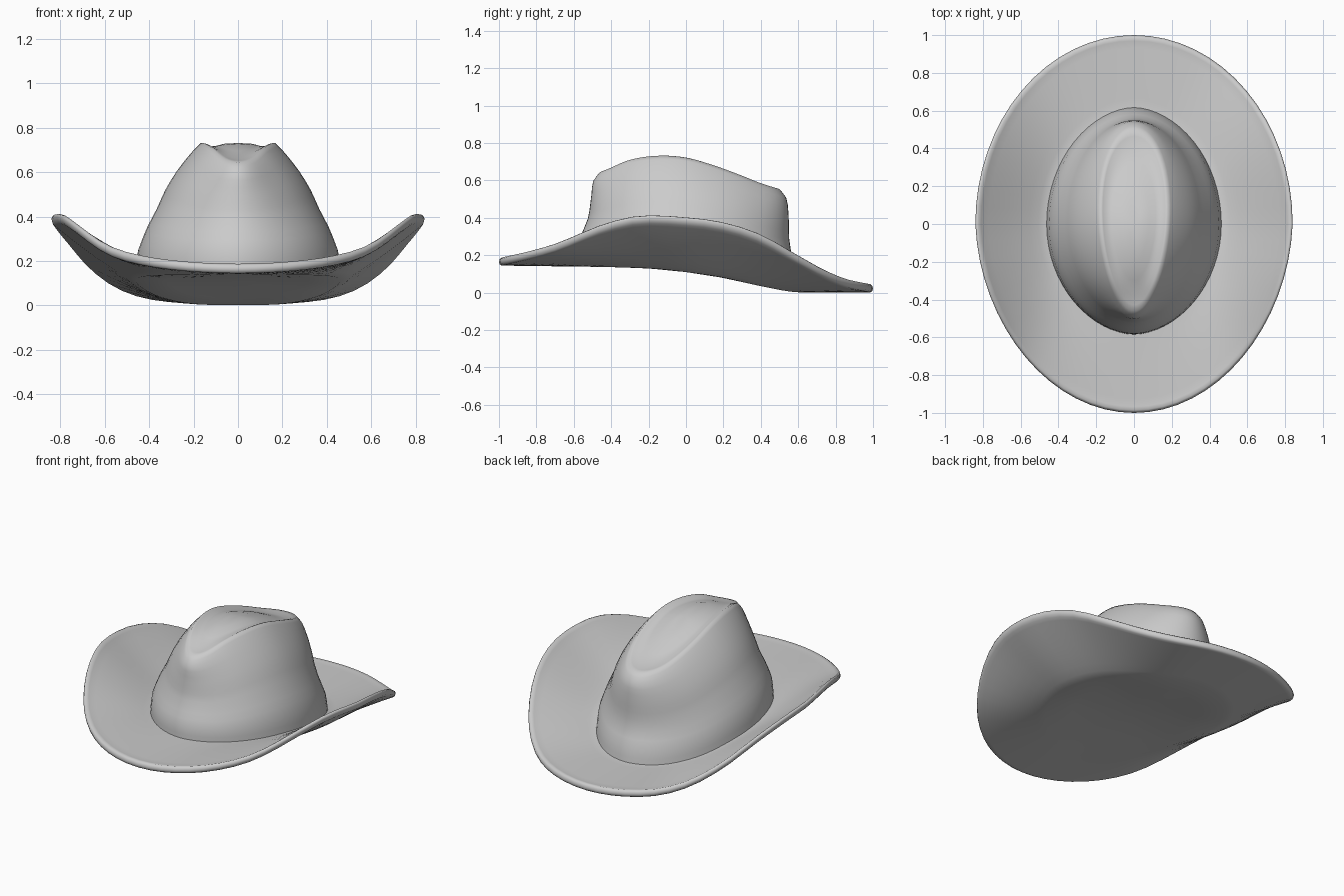
import bpy, bmesh, math

if "Cube" in bpy.data.objects:
    bpy.data.objects.remove(bpy.data.objects["Cube"])

N = 64  # points around every ring


def curve(pts):
    """Smooth function through a few (input, value) points."""
    n = len(pts)
    slope = []
    for i in range(n):
        a, b = pts[max(i - 1, 0)], pts[min(i + 1, n - 1)]
        slope.append((b[1] - a[1]) / (b[0] - a[0]))

    def f(v):
        v = min(max(v, pts[0][0]), pts[-1][0])
        i = 0
        while i < n - 2 and v > pts[i + 1][0]:
            i += 1
        (x0, y0), (x1, y1) = pts[i], pts[i + 1]
        h = x1 - x0
        t = (v - x0) / h
        return ((2*t**3 - 3*t*t + 1) * y0 + (t**3 - 2*t*t + t) * h * slope[i]
                + (3*t*t - 2*t**3) * y1 + (t**3 - t*t) * h * slope[i + 1])
    return f


# Heights along y: head plane, outer brim edge, crown top
base_z = curve([(-1, .165), (-.6, .16), (-.2, .15), (0, .13), (.2, .10),
                (.4, .055), (.6, .022), (1, .025)])
edge_z = curve([(-1, .165), (-.85, .2), (-.7, .245), (-.45, .35), (-.25, .398),
                (0, .39), (.2, .363), (.4, .298), (.6, .185), (.75, .1),
                (.87, .05), (1, .022)])
top_z = curve([(-.5, .63), (-.42, .66), (-.3, .71), (-.15, .732), (0, .722),
               (.15, .68), (.3, .625), (.4, .585), (.53, .545)])


def oval(w, front, back, power=1.0):
    pts = []
    for i in range(N):
        a = 2 * math.pi * i / N
        s, c = math.sin(a), math.cos(a)
        x = math.copysign(abs(s) ** power * w, s)
        pts.append((x, c * (back if c > 0 else -front)))
    return pts


def loft(name, rings, cap_start=None, cap_end=None):
    bm = bmesh.new()
    loops = [[bm.verts.new(p) for p in r] for r in rings]
    for a, b in zip(loops, loops[1:]):
        for i in range(N):
            j = (i + 1) % N
            bm.faces.new((a[i], a[j], b[j], b[i]))
    for loop, co in ((loops[0], cap_start), (loops[-1], cap_end)):
        if co:
            v = bm.verts.new(co)
            for i in range(N):
                bm.faces.new((loop[i], loop[(i + 1) % N], v))
    bmesh.ops.recalc_face_normals(bm, faces=bm.faces)
    me = bpy.data.meshes.new(name)
    bm.to_mesh(me)
    bm.free()
    ob = bpy.data.objects.new(name, me)
    bpy.context.collection.objects.link(ob)
    for p in me.polygons:
        p.use_smooth = True
    return ob


# Brim: upper surface, rounded edge, then closed underside
inner = oval(.46, -.585, .62, 1.1)
outer = [(x * (1 + .05 * min(y, 0)), y) for x, y in oval(.84, -1, 1)]


def brim_ring(u, offset):
    ring = []
    for (xi, yi), (xo, yo) in zip(inner, outer):
        x, y = xi + (xo - xi) * u, yi + (yo - yi) * u
        k = u ** 1.2
        ring.append((x, y, base_z(yi) * (1 - k) + edge_z(yo) * k + offset))
    return ring


def plane_ring(s, offset):
    return [(x * s, y * s, base_z(y * s) + offset) for x, y in inner]


steps = [0, .12, .25, .4, .55, .7, .82, .92]
rings = [plane_ring(s, .02) for s in (.35, .7)]
rings += [brim_ring(u, .02) for u in steps]
rings += [brim_ring(.965, .023), brim_ring(.99, .014), brim_ring(1, 0),
          brim_ring(.99, -.014), brim_ring(.965, -.02)]
rings += [brim_ring(u, -.02) for u in reversed(steps)]
rings += [plane_ring(s, -.02) for s in (.7, .35)]
loft("brim", rings, (0, 0, base_z(0) + .02), (0, 0, base_z(0) - .02))

# Crown: rising fraction against half width, front and back
width = curve([(0, .465), (.2, .45), (.29, .43), (.37, .41), (.5, .37),
               (.65, .33), (.79, .28), (.93, .215), (1, .175)])
front = curve([(0, -.585), (.2, -.58), (.29, -.565), (.37, -.55), (.5, -.525),
               (.65, -.513), (.79, -.505), (.93, -.495), (1, -.46)])
back = curve([(0, .62), (.2, .6), (.29, .58), (.37, .562), (.5, .552),
              (.65, .55), (.79, .547), (.93, .535), (1, .5)])
crown = []
for f in [0, .1, .2, .29, .37, .5, .58, .65, .72, .79, .86, .93, .97, 1]:
    crown.append([(x * (1 + .35 * y * f ** 3), y,
                   base_z(y) * (1 - f) + top_z(y) * f)
                  for x, y in oval(width(f), front(f), back(f), 1.1 - .1 * f)])
# Creased top: shallow groove around a raised middle
for s, dip in [(.93, .004), (.82, .016), (.65, .014), (.45, .004), (.2, 0)]:
    crown.append([(x * s, y * s, top_z(y * s) - dip) for x, y, z in crown[13]])
loft("crown", crown, None, (0, 0, top_z(0)))
